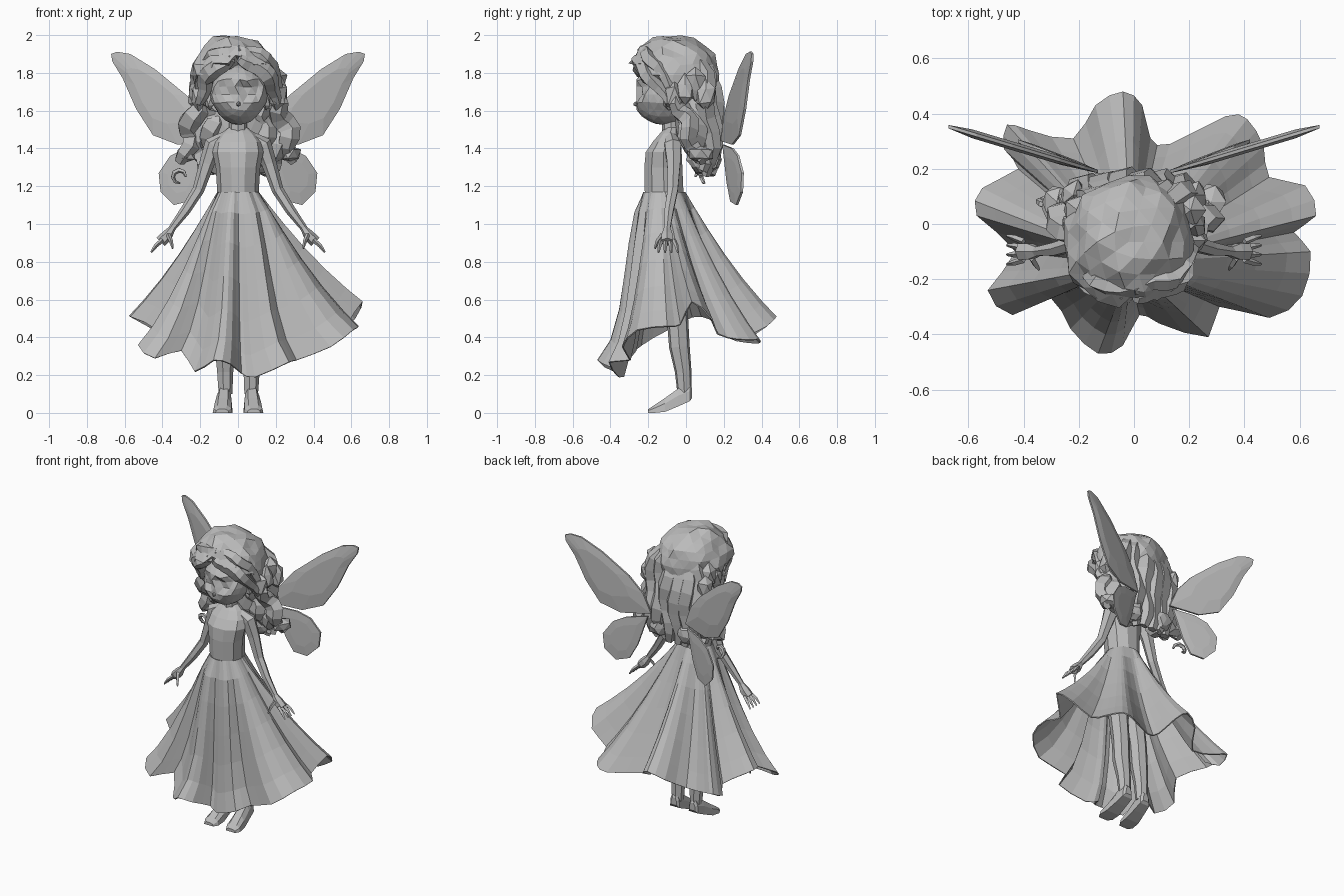
import bpy, bmesh, math, random
from mathutils import Vector, noise

random.seed(4)
if "Cube" in bpy.data.objects:
    bpy.data.objects.remove(bpy.data.objects["Cube"], do_unlink=True)

# one plain grey for the whole figure
grey = bpy.data.materials.new("plain_grey")
grey.use_nodes = True
colour = (0.5, 0.5, 0.5, 1)
grey.diffuse_color = colour
grey.node_tree.nodes["Principled BSDF"].inputs["Base Color"].default_value = colour


def finish(name, bm):
    bmesh.ops.recalc_face_normals(bm, faces=bm.faces)
    mesh = bpy.data.meshes.new(name)
    bm.to_mesh(mesh)
    bm.free()
    mesh.materials.append(grey)
    obj = bpy.data.objects.new(name, mesh)
    bpy.context.collection.objects.link(obj)
    return obj


def loft(name, rings, caps=True):
    """Join closed rings of points with quads."""
    bm = bmesh.new()
    rows = [[bm.verts.new(p) for p in ring] for ring in rings]
    n = len(rows[0])
    for a, b in zip(rows, rows[1:]):
        for i in range(n):
            j = (i + 1) % n
            bm.faces.new((a[i], a[j], b[j], b[i]))
    if caps:
        bm.faces.new(rows[0])
        bm.faces.new(rows[-1])
    return finish(name, bm)


def tube(name, points, radii, sides=6, flat=1.0):
    """Tapered tube along a path; flat squeezes it along one side axis."""
    pts = [Vector(p) for p in points]
    rings = []
    for k, p in enumerate(pts):
        way = (pts[min(k + 1, len(pts) - 1)] - pts[max(k - 1, 0)]).normalized()
        u = way.cross(Vector((0, 1, 0)))
        if u.length < 0.1:
            u = way.cross(Vector((1, 0, 0)))
        u.normalize()
        v = way.cross(u)
        angles = [math.tau * i / sides for i in range(sides)]
        rings.append([p + radii[k] * (u * math.cos(a) + v * math.sin(a) * flat) for a in angles])
    return loft(name, rings)


def lump(name, centre, size, rough=0.12, detail=2, shape=None):
    """Faceted ellipsoid with an uneven surface."""
    bm = bmesh.new()
    bmesh.ops.create_icosphere(bm, subdivisions=detail, radius=1)
    seed = Vector([random.uniform(0, 9) for _ in range(3)])
    for v in bm.verts:
        k = 1 + rough * noise.noise(v.co * 2.5 + seed)
        v.co = Vector([centre[i] + v.co[i] * size[i] * k for i in range(3)])
        if shape:
            shape(v.co)
    return finish(name, bm)


def lock(name, points, radius, wave=0.02):
    """Wavy lock of hair through a few guide points."""
    pts, radii = [], []
    steps = 9
    phase = random.uniform(0, 6)
    for k in range(steps + 1):
        s = k / steps * (len(points) - 1)
        i = min(int(s), len(points) - 2)
        p = Vector(points[i]).lerp(Vector(points[i + 1]), s - i)
        p += wave * Vector((math.sin(k * 1.3 + phase), math.cos(k * 1.3 + phase), 0))
        pts.append(p)
        radii.append(radius * (0.45 + 0.7 * math.sin(math.pi * (k + 0.6) / (steps + 1))))
    return tube(name, pts, radii, 5, 0.8)


# dress skirt: hem in hundredths, counter-clockwise from the left side
hem = [(66, 3, 59), (62, 14, 50), (49, 17, 42), (47, 28, 39), (41, 38, 39), (33, 39, 37),
       (13, 29, 38), (6, 31, 40), (3, 43, 46), (-4, 48, 51), (-14, 43, 46), (-22, 31, 38),
       (-38, 34, 40), (-46, 36, 42), (-47, 27, 38), (-42, 20, 42), (-55, 13, 50), (-57, 3, 51),
       (-43, -10, 44), (-53, -24, 36), (-44, -33, 29), (-30, -27, 33), (-23, -38, 22),
       (-13, -47, 28), (-4, -44, 26), (2, -33, 21), (9, -36, 19), (27, -41, 27),
       (31, -30, 28), (49, -34, 35), (61, -26, 44), (64, -10, 46), (58, -3, 47)]
# round the hem waves with a smooth point between each pair
edge = []
for i in range(len(hem)):
    a, b, c, d = [Vector(hem[(i + k) % len(hem)]) / 100 for k in (-1, 0, 1, 2)]
    edge += [b, (b + c) * 0.5625 - (a + d) * 0.0625]
rings = []
for t in (0, 0.12, 0.3, 0.5, 0.7, 0.88, 1):
    ring = []
    for end in edge:
        a = math.atan2(end.y, end.x - 0.03)
        waist = Vector((0.11 * math.cos(a), -0.115 + 0.112 * math.sin(a), 1.17))
        # the front hangs steeper and flares out only at the hem
        front = max(0, -math.sin(a)) ** 2
        side_flare = t * (0.82 + 0.18 * t * t)
        front_flare = 0.6 * math.sqrt(t) + 0.4 * t ** 8
        p = waist.lerp(end, side_flare + (front_flare - side_flare) * front)
        p.z = waist.z + (end.z - waist.z) * t
        ring.append(p)
    rings.append(ring)
skirt = loft("skirt", rings, caps=False)
shell = skirt.modifiers.new("thickness", "SOLIDIFY")
shell.thickness = 0.008

# bodice and neck
profile = [(1.14, 0.108, 0.108, -0.115), (1.3, 0.118, 0.106, -0.12), (1.38, 0.135, 0.1, -0.118),
           (1.435, 0.125, 0.08, -0.1), (1.48, 0.09, 0.055, -0.085), (1.51, 0.05, 0.035, -0.075)]
loft("bodice", [[(rx * math.cos(math.tau * i / 10), cy + ry * math.sin(math.tau * i / 10), z)
                 for i in range(10)] for z, rx, ry, cy in profile])
tube("neck", [(0, -0.075, 1.46), (0, -0.085, 1.6)], [0.05, 0.045], 8)

# limbs, hands, feet and wings, once per side
upper_wing = [(0.13, 1.44), (0.32, 1.42), (0.45, 1.47), (0.54, 1.61), (0.61, 1.77), (0.665, 1.86),
              (0.672, 1.9), (0.64, 1.912), (0.57, 1.9), (0.44, 1.82), (0.27, 1.68), (0.18, 1.57)]
lower_wing = [(0.15, 1.42), (0.28, 1.4), (0.36, 1.36), (0.42, 1.27), (0.41, 1.17), (0.34, 1.1),
              (0.26, 1.12), (0.21, 1.22)]


def wing(name, outline, side, slope, thick):
    mid = Vector((sum(p[0] for p in outline), sum(p[1] for p in outline))) / len(outline)
    rings = []
    for shift, size in ((-thick, 0.6), (-0.006, 1), (0.006, 1), (thick, 0.6)):
        ring = []
        for p in outline:
            q = mid.lerp(Vector(p), size)
            ring.append((side * q.x, 0.19 + slope * (q.x - 0.13) + shift, q.y))
        rings.append(ring)
    loft(name, rings)


for side, word in ((1, "left"), (-1, "right")):
    def m(*pts):
        return [(side * x, y, z) for x, y, z in pts]

    tube(word + "_arm", m((0.07, -0.08, 1.46), (0.13, -0.07, 1.42), (0.165, -0.065, 1.32),
                          (0.21, -0.07, 1.18), (0.28, -0.09, 1.07), (0.355, -0.1, 0.97)),
         [0.03, 0.05, 0.04, 0.031, 0.027, 0.018])
    tube(word + "_palm", m((0.345, -0.1, 0.98), (0.375, -0.1, 0.94), (0.41, -0.1, 0.905)),
         [0.016, 0.03, 0.03], 6, 1.1)
    for k in range(4):
        y = -0.13 + 0.022 * k
        tube(word + "_finger", m((0.4, y, 0.915), (0.435, y - 0.01 + 0.008 * k, 0.885),
                                 (0.46, y - 0.015 + 0.012 * k, 0.85)), [0.012, 0.011, 0.005], 4)
    tube(word + "_thumb", m((0.37, -0.125, 0.945), (0.355, -0.15, 0.91), (0.345, -0.165, 0.87)),
         [0.012, 0.011, 0.005], 4)
    tube(word + "_leg", m((0.06, -0.1, 1.08), (0.065, -0.08, 0.75), (0.07, -0.045, 0.5),
                          (0.072, -0.035, 0.35), (0.07, -0.015, 0.22), (0.068, -0.008, 0.1)),
         [0.06, 0.065, 0.058, 0.056, 0.045, 0.038], 7)
    # foot: sections from raised heel to toe
    sections = [(0.033, 0.022, 0.08, 0.13), (0.02, 0.036, 0.062, 0.15), (-0.04, 0.042, 0.035, 0.13),
                (-0.11, 0.05, 0.006, 0.08), (-0.17, 0.052, 0, 0.04), (-0.2, 0.035, 0, 0.02)]
    loft(word + "_foot", [m(*[(0.072 - y * 0.06 + w * u, y, lo + (hi - lo) * v)
                              for u, v in ((-1, 0), (1, 0), (0.9, 0.6), (0.5, 1), (-0.5, 1), (-0.9, 0.6))])
                          for y, w, lo, hi in sections])
    wing(word + "_upper_wing", upper_wing, side, 0.3, 0.016)
    wing(word + "_lower_wing", lower_wing, side, 0.38, 0.01)


# face with a flat front, sunken eye sockets and a narrow chin
def face_shape(co):
    if co.z < 1.62:
        co.x *= 0.92
    if co.y < -0.12:
        co.y = max(co.y, -0.262)
        for ex in (-0.075, 0.075):
            if abs(co.x - ex) < 0.05 and abs(co.z - 1.715) < 0.035:
                co.y += 0.028


lump("face", (0.005, -0.12, 1.685), (0.152, 0.165, 0.16), 0, 3, face_shape)
lump("nose", (0.003, -0.264, 1.635), (0.013, 0.016, 0.014), 0, 1)
for side in (-1, 1):
    lump("ear", (side * 0.15, -0.09, 1.65), (0.025, 0.035, 0.05), 0.1, 1)


# crown of hair, with an arch cut back around the face
def open_front(co):
    if co.z < 1.86 - 0.5 * abs(co.x) and co.y < -0.08:
        co.y = -0.08


lump("hair_crown", (-0.02, -0.065, 1.79), (0.235, 0.24, 0.21), 0.14, 3, open_front)
lump("hair_back", (0, 0.05, 1.6), (0.2, 0.12, 0.26), 0.25, 2)
# swept fringe over the brow, in two rows
for side in (-1, 1):
    for k in range(2):
        lock("fringe", [(side * 0.01 - 0.01, -0.262 + 0.03 * k, 1.875 + 0.045 * k),
                        (side * 0.11 - 0.01, -0.24 + 0.03 * k, 1.83 + 0.06 * k),
                        (side * 0.18, -0.18 + 0.03 * k, 1.76 + 0.07 * k),
                        (side * 0.2, -0.09 + 0.03 * k, 1.64 + 0.04 * k)], 0.044, 0.01)
    # temple curls
    for k in range(4):
        lump("temple_curl", (side * (0.205 + 0.015 * (k % 2)), -0.06 + 0.055 * k, 1.68 + 0.03 * (k % 3)),
             (0.05, 0.055, 0.085), 0.4, 1)
    # ringlets falling in front of the wings and over the shoulders
    lock("side_ringlet", [(side * 0.2, -0.06, 1.68), (side * 0.235, -0.01, 1.57),
                          (side * 0.26, 0.03, 1.46), (side * 0.29, 0.07, 1.33)], 0.055)
    lock("side_ringlet", [(side * 0.19, 0, 1.65), (side * 0.19, 0.05, 1.5),
                          (side * 0.21, 0.07, 1.38), (side * 0.17, 0.09, 1.28)], 0.058)
    lock("inner_lock", [(side * 0.12, -0.03, 1.65), (side * 0.13, 0, 1.52), (side * 0.16, 0.04, 1.36)],
         0.055, 0.015)
    # curled ends
    lump("outer_curl", (side * 0.28, 0.08, 1.37), (0.055, 0.07, 0.05), 0.4, 1)
    lump("nape_curl", (side * 0.11, 0.1, 1.34), (0.075, 0.09, 0.085), 0.3, 2)
# long locks from the crown down the back, gathering at the ends
for k in range(6):
    x = -0.175 + 0.07 * k
    bend = 0.04 * (1 - abs(x) / 0.2)
    lock("back_lock", [(x * 0.6 - 0.01, 0.04 + bend, 1.91), (x * 0.95, 0.1 + bend, 1.77),
                       (x, 0.11 + bend, 1.6), (x * 1.0, 0.13 + bend, 1.42),
                       (x * 0.75, 0.12, 1.26)], 0.056, 0.015)
# small loose curl beside the right arm
curl = [(-0.31 + 0.035 * math.cos(k * 0.8), 0.05 + 0.008 * k, 1.25 + 0.035 * math.sin(k * 0.8))
        for k in range(7)]
tube("loose_curl", curl, [0.006, 0.011, 0.014, 0.014, 0.012, 0.01, 0.005], 5)
